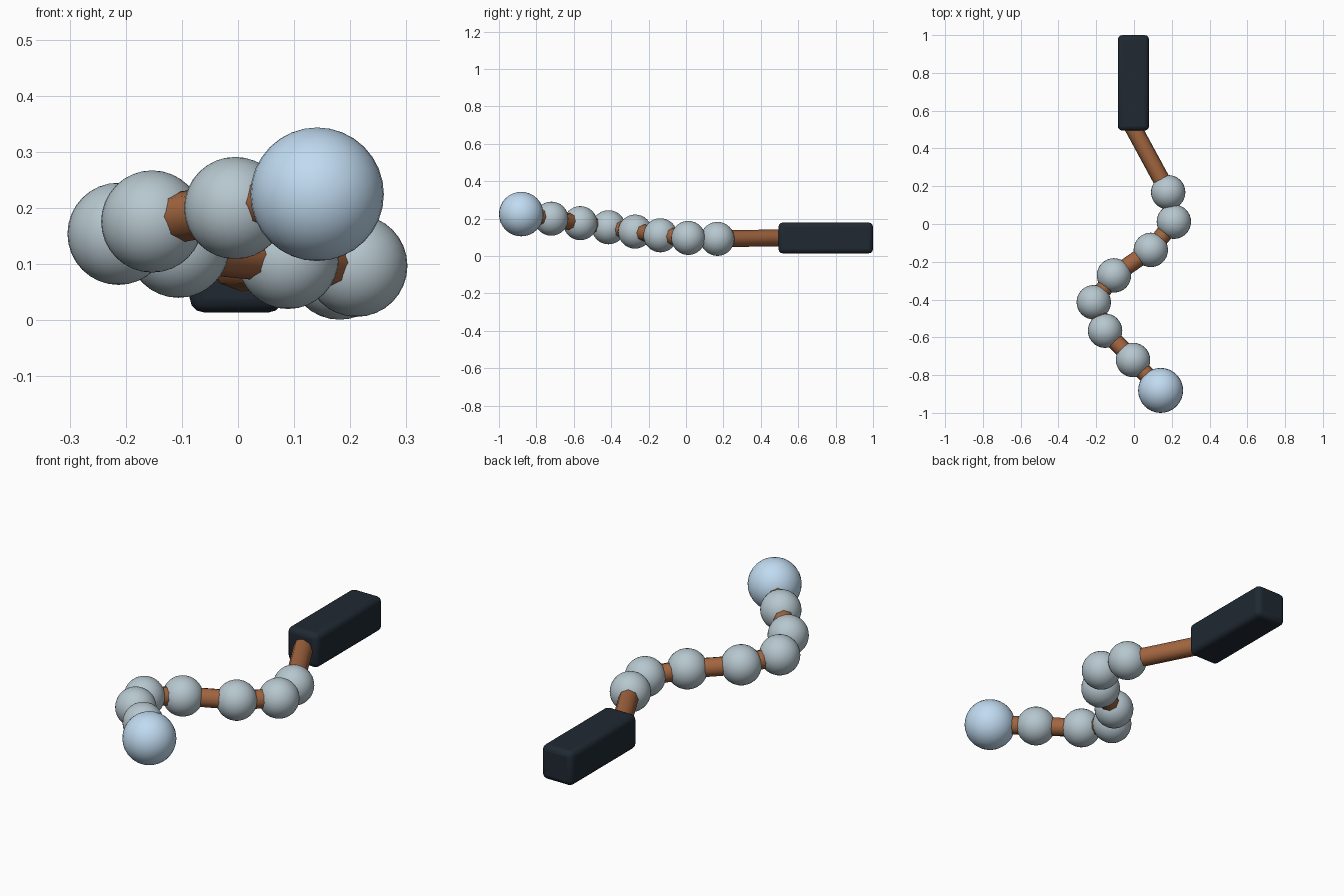
import bpy
from mathutils import Vector

if "Cube" in bpy.data.objects:
    bpy.data.objects.remove(bpy.data.objects["Cube"])


def material(name, color):
    m = bpy.data.materials.new(name)
    m.diffuse_color = (*color, 1)
    m.use_nodes = True
    m.node_tree.nodes["Principled BSDF"].inputs["Base Color"].default_value = m.diffuse_color
    return m


DARK = material("dark_grip", (0.014, 0.022, 0.032))
BROWN = material("brown_cord", (0.36, 0.13, 0.05))
PALE = material("pale_bead", (0.47, 0.57, 0.62))
BLUE = material("blue_tip", (0.53, 0.71, 0.88))


def finish(name, mat):
    ob = bpy.context.object
    ob.name = name
    ob.data.materials.append(mat)
    return ob


def ball(name, loc, radius, mat):
    bpy.ops.mesh.primitive_uv_sphere_add(segments=32, ring_count=16, radius=radius, location=loc)
    bpy.ops.object.shade_smooth()
    return finish(name, mat)


def rod(name, a, b, radius, mat):
    a, b = Vector(a), Vector(b)
    d = b - a
    bpy.ops.mesh.primitive_cylinder_add(vertices=8, radius=radius, depth=d.length,
                                        location=(a + b) / 2,
                                        rotation=d.to_track_quat('Z', 'Y').to_euler())
    bpy.ops.object.shade_smooth_by_angle(angle=0.9)
    return finish(name, mat)


# handle: rounded box
bpy.ops.mesh.primitive_cube_add(size=1, location=(-0.003, 0.747, 0.097))
handle = finish("handle", DARK)
handle.scale = (0.166, 0.506, 0.166)
bpy.ops.object.transform_apply(location=False, rotation=False, scale=True)
bev = handle.modifiers.new("bevel", 'BEVEL')
bev.width = 0.025
bev.segments = 3
bpy.ops.object.shade_smooth_by_angle(angle=0.6)

# beads along the winding path
beads = [(0.181, 0.168, 0.092), (0.211, 0.012, 0.097), (0.089, -0.137, 0.111),
         (-0.106, -0.272, 0.131), (-0.213, -0.414, 0.154), (-0.153, -0.565, 0.176),
         (-0.005, -0.72, 0.2)]
tip = (0.141, -0.881, 0.2245)
for i, p in enumerate(beads):
    ball(f"bead_{i + 1}", p, 0.091, PALE)

# large end ball
ball("tip_ball", tip, 0.119, BLUE)

# cord sections joining handle, beads and tip
path = [(-0.01, 0.52, 0.098)] + beads + [tip]
for i, (a, b) in enumerate(zip(path, path[1:])):
    rod(f"cord_{i + 1}", a, b, 0.045, BROWN)
